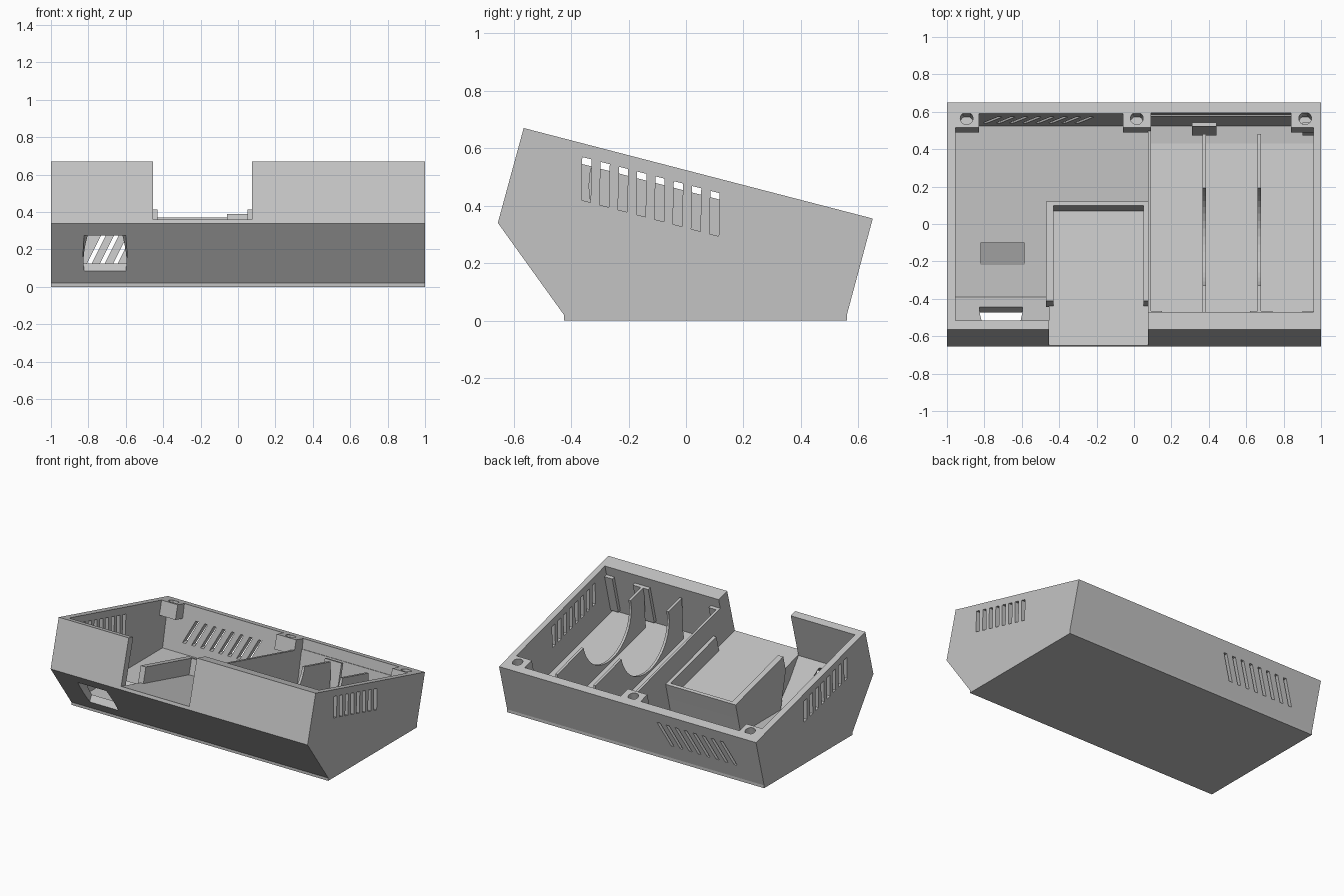
import bpy, bmesh, math
from mathutils import Matrix

old = bpy.data.objects.get("Cube")
if old:
    bpy.data.objects.remove(old, do_unlink=True)

grey = bpy.data.materials.new("plain grey")
grey.use_nodes = True
tone = (0.55, 0.55, 0.55, 1)
grey.diffuse_color = tone
grey.node_tree.nodes["Principled BSDF"].inputs["Base Color"].default_value = tone

SLOPE = 0.2593          # fall of the open top from front to back
NY, NZ = 0.251, 0.968   # direction square to the open top


def lid(y, depth=0.0):
    """Point below the sloping rim, measured square to it."""
    return (y - depth * NY, 0.355 + (0.65 - y) * SLOPE - depth * NZ)


def deck(y, height=0.0):
    """Point above the sloping tray deck, measured square to it."""
    return (y + height * NY, 0.36 - (y + 0.645) * SLOPE + height * NZ)


def finish(name, bm):
    bmesh.ops.recalc_face_normals(bm, faces=bm.faces)
    mesh = bpy.data.meshes.new(name)
    bm.to_mesh(mesh)
    bm.free()
    mesh.materials.append(grey)
    ob = bpy.data.objects.new(name, mesh)
    bpy.context.collection.objects.link(ob)
    return ob


def prism(name, profile, x0, x1, shear=0.0):
    """Side profile (y, z) extended from x0 to x1."""
    bm = bmesh.new()
    face = bm.faces.new([bm.verts.new((x0, y, z)) for y, z in profile])
    ext = bmesh.ops.extrude_face_region(bm, geom=[face])["geom"]
    new = [v for v in ext if isinstance(v, bmesh.types.BMVert)]
    bmesh.ops.translate(bm, verts=new, vec=(x1 - x0, 0, 0))
    for v in bm.verts:
        v.co.x += shear * v.co.z
    return finish(name, bm)


def cylinder(name, centre, radius, length, axis, angle):
    bm = bmesh.new()
    mat = Matrix.Translation(centre) @ Matrix.Rotation(angle, 4, axis)
    bmesh.ops.create_cone(bm, cap_ends=True, segments=40, radius1=radius,
                          radius2=radius, depth=length, matrix=mat)
    return finish(name, bm)


def cut(ob, cutters):
    """Subtract each cutter, then discard it."""
    for c in cutters:
        mod = ob.modifiers.new("cut", 'BOOLEAN')
        mod.operation, mod.solver, mod.object = 'DIFFERENCE', 'EXACT', c
        bpy.context.view_layer.update()
        deps = bpy.context.evaluated_depsgraph_get()
        mesh = bpy.data.meshes.new_from_object(ob.evaluated_get(deps))
        ob.modifiers.clear()
        ob.data = mesh
        bpy.data.objects.remove(c, do_unlink=True)


# Outer case, before hollowing
case = prism("case", [(-0.425, 0), (0.56, 0), (0.56, 0.02), (0.65, 0.355),
                      (-0.565, 0.67), (-0.655, 0.34), (-0.425, 0.02)], -1, 1)

# Main bay, battery bay with sloping floor, and the lowered bay wall
back_top, front_top = (0.62, 0.52), (-0.47, 0.82)
cut(case, [
    prism("main_bay", [(-0.39, 0.05), (0.525, 0.05), back_top, front_top,
                       (-0.6, 0.345)], -0.955, 0.075),
    prism("battery_bay", [(0.43, 0.05), (0.525, 0.05), back_top, (-0.43, 0.8),
                          (-0.56, 0.3)], 0.092, 0.96),
    prism("wall_drop", [lid(-0.47, 0.07), lid(0.6, 0.07), back_top,
                        (-0.43, 0.8)], 0.07, 0.955),
    prism("front_notch", [deck(-0.9), deck(-0.45), (-0.45, 1), (-0.9, 1)],
          -0.455, 0.075),
    cylinder("front_hole", (-0.711, -0.54, 0.18), 0.117, 0.22, 'X',
             math.atan2(0.32, 0.23) + math.pi / 2 - math.pi * 0.5 + math.pi * 0.0),
])

# Vent slots: upright on both sides, slanted on the back
for i in range(8):
    y, z = -0.348 + i * 0.0637, 0.49 - i * 0.0168
    slot = [(y - 0.016, z - 0.071), (y + 0.016, z - 0.079),
            (y + 0.019, z + 0.071), (y - 0.013, z + 0.079)]
    x = -0.24 - i * 0.07
    cut(case, [prism("slot", slot, 0.9, 1.1), prism("slot", slot, -1.1, -0.9),
               prism("slot", [(0.5, 0.12), (0.75, 0.12), (0.75, 0.28),
                              (0.5, 0.28)], x - 0.14, x - 0.115, 0.5)])

# Sloping tray behind the notch
prism("tray_front", [deck(-0.646), deck(-0.4), (-0.4, 0.1), (-0.63, 0.345)],
      -0.455, 0.075)
prism("tray_body", [deck(-0.438), deck(0.092), (0.06, 0.04), (-0.38, 0.04)],
      -0.47, 0.08)
for name, x0, x1 in (("tray_right_wall", -0.47, -0.43),
                     ("tray_left_wall", 0.05, 0.08)):
    prism(name, [deck(-0.438, -0.02), deck(0.092, -0.02), deck(0.092, 0.11),
                 deck(-0.438, 0.11)], x0, x1)
prism("tray_back_wall", [deck(0.07, -0.02), deck(0.092, -0.02),
                         deck(0.092, 0.11), deck(0.07, 0.11)], -0.47, 0.08)

# Small wedge on the main floor
prism("floor_wedge", [(-0.22, 0.045), (-0.1, 0.045), (-0.1, 0.1),
                      (-0.22, 0.055)], -0.82, -0.585)

# Screw bosses under the back rim
for name, x0, x1, hx in (("right_boss", -0.96, -0.83, -0.895),
                         ("middle_boss", -0.06, 0.092, 0.015),
                         ("left_boss", 0.84, 0.965, 0.915)):
    boss = prism(name, [lid(0.515, 0.1), lid(0.6, 0.1), lid(0.6), lid(0.515)],
                 x0, x1)
    cut(boss, [cylinder("screw_hole", (hx, *lid(0.565, 0.02)), 0.034, 0.14,
                        'X', -math.atan(SLOPE))])

# Battery dividers with round finger scoops
for x in (0.375, 0.67):
    wall = prism("battery_divider", [(-0.5, 0.2), (0.47, 0.03), lid(0.5, 0.07),
                                     lid(-0.46, 0.07)], x - 0.009, x + 0.009)
    cut(wall, [cylinder("scoop", (x, *lid(-0.05, 0.07)), 0.27, 0.2,
                        'Y', math.pi / 2)])

# Upright contact ribs at the front and back of the battery bay
for x0, x1 in ((0.085, 0.15), (0.62, 0.74), (0.9, 0.965)):
    prism("front_rib", [lid(-0.48, 0.07), lid(-0.448, 0.07),
                        lid(-0.448, 0.34), lid(-0.48, 0.34)], x0, x1)
for x0, x1 in ((0.31, 0.44), (0.9, 0.965)):
    prism("back_rib", [lid(0.54, 0.07), lid(0.56, 0.07),
                       lid(0.56, 0.27), lid(0.54, 0.27)], x0, x1)
